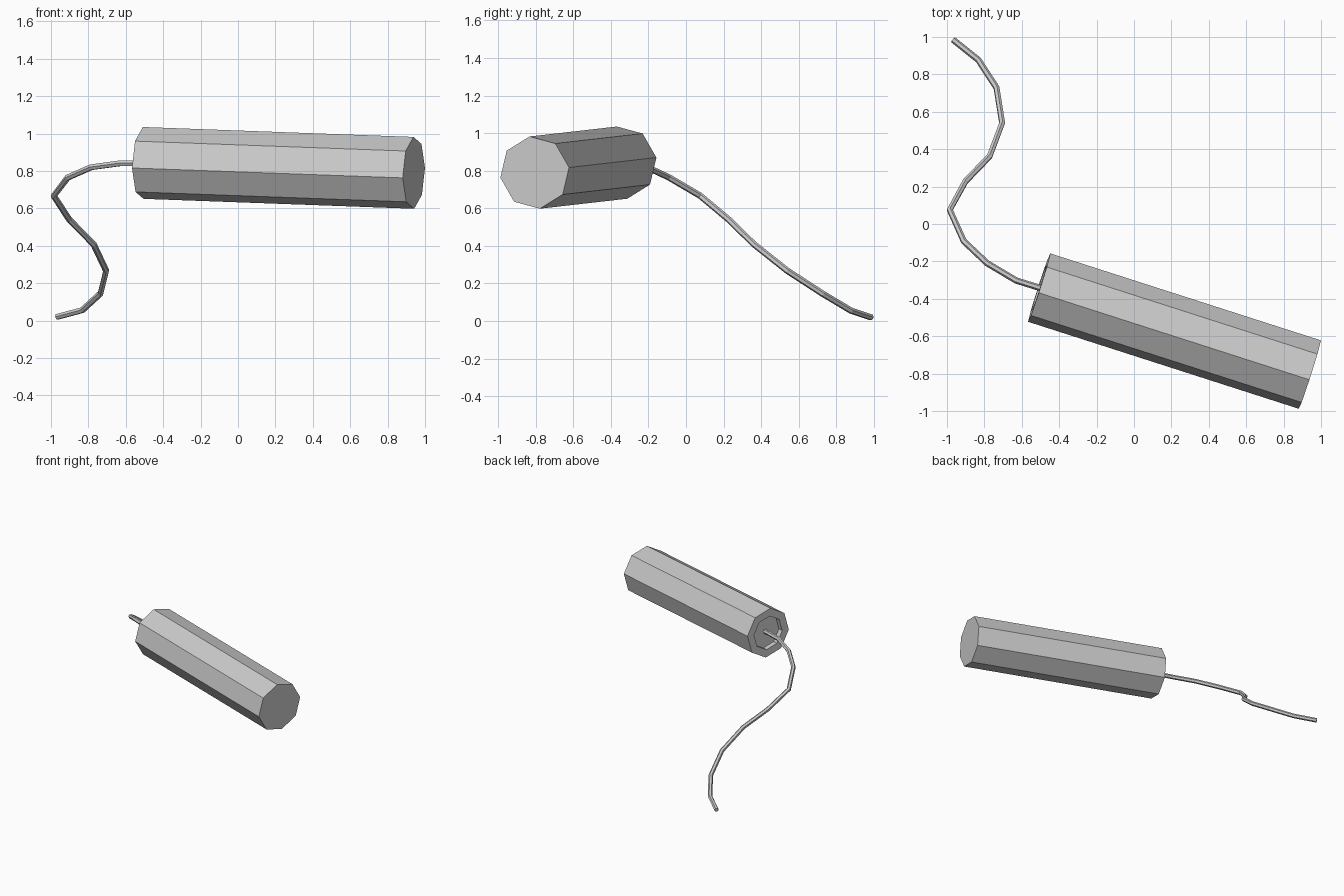
import bpy, bmesh, math
from mathutils import Vector, Matrix

if "Cube" in bpy.data.objects:
    bpy.data.objects.remove(bpy.data.objects["Cube"])

# Stick: octagonal body lying along a slightly tilted axis
back = Vector((-0.507, -0.34, 0.843))
front = Vector((0.94, -0.805, 0.79))
R, ROLL, SIDES = 0.194, math.radians(8), 8
axis = (front - back).normalized()
side = Vector((0, 0, 1)).cross(axis).normalized()
up = axis.cross(side)
length = (front - back).length

bm = bmesh.new()


def ring(radius, t):
    pts = []
    for i in range(SIDES):
        a = ROLL + i * math.tau / SIDES
        pts.append(bm.verts.new(back + axis * t + radius * (math.cos(a) * side + math.sin(a) * up)))
    return pts


# Front cap, outer wall, back rim, recess wall, recess floor
rings = [ring(R, length), ring(R, 0), ring(R * 0.68, 0), ring(R * 0.68, 0.04)]
for a, b in zip(rings, rings[1:]):
    for i in range(SIDES):
        j = (i + 1) % SIDES
        bm.faces.new((a[i], a[j], b[j], b[i]))
bm.faces.new(rings[0])
bm.faces.new(rings[-1])
bmesh.ops.recalc_face_normals(bm, faces=bm.faces)
mesh = bpy.data.meshes.new("stick_body")
bm.to_mesh(mesh)
bm.free()
bpy.context.collection.objects.link(bpy.data.objects.new("stick_body", mesh))

# Fuse: thin faceted cord curling down to the ground
path = [(-0.967, 0.985, 0.02), (-0.832, 0.877, 0.056), (-0.735, 0.728, 0.145),
        (-0.705, 0.54, 0.267), (-0.772, 0.362, 0.408), (-0.902, 0.227, 0.54),
        (-0.985, 0.075, 0.667), (-0.91, -0.092, 0.765), (-0.785, -0.21, 0.82),
        (-0.63, -0.302, 0.841), tuple(back + axis * 0.045)]
curve = bpy.data.curves.new("fuse", "CURVE")
curve.dimensions = "3D"
curve.bevel_depth = 0.017
curve.bevel_resolution = 1
curve.use_fill_caps = True
spline = curve.splines.new("POLY")
spline.points.add(len(path) - 1)
for p, co in zip(spline.points, path):
    p.co = (*co, 1)
spline.use_smooth = False
bpy.context.collection.objects.link(bpy.data.objects.new("fuse", curve))
